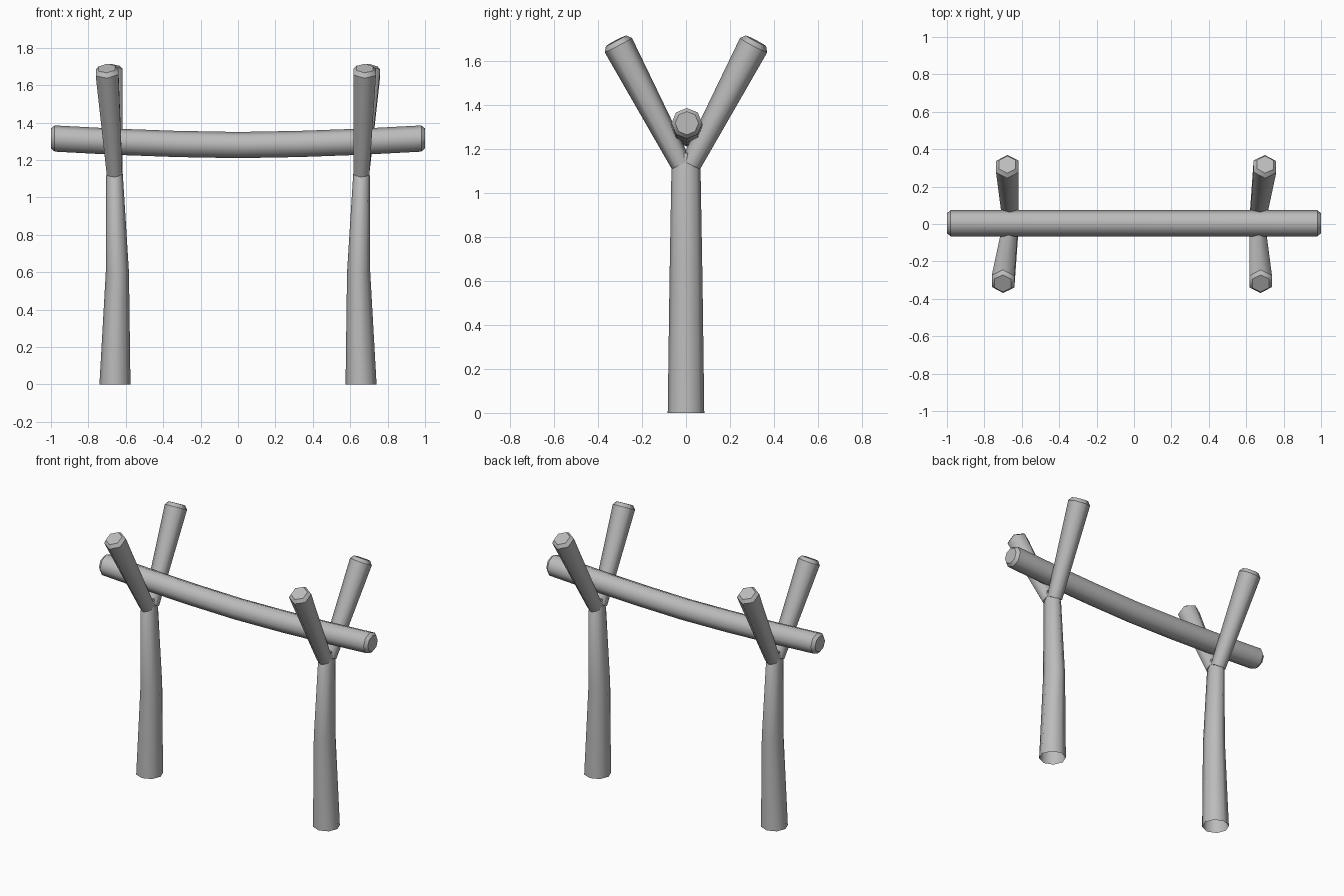
import bpy, bmesh
from math import cos, sin, tau
from mathutils import Vector, Matrix

if "Cube" in bpy.data.objects:
    bpy.data.objects.remove(bpy.data.objects["Cube"])

# One plain grey material
grey = bpy.data.materials.new("plain grey")
grey.use_nodes = True
colour = (0.5, 0.5, 0.5, 1)
grey.diffuse_color = colour
grey.node_tree.nodes["Principled BSDF"].inputs["Base Color"].default_value = colour


def loft(name, sides, rings, u, v, caps=(), sharp=()):
    """Skin rings of (centre, radius along u, radius along v)."""
    bm = bmesh.new()
    u, v = Vector(u).normalized(), Vector(v).normalized()
    loops = []
    for centre, ru, rv in rings:
        loops.append([bm.verts.new(Vector(centre) + u * ru * cos(tau * i / sides)
                                   + v * rv * sin(tau * i / sides)) for i in range(sides)])
    for a, b in zip(loops, loops[1:]):
        for i in range(sides):
            j = (i + 1) % sides
            bm.faces.new((a[i], a[j], b[j], b[i])).smooth = True
    # Crisp edges round the chamfered ends
    for k in sharp:
        for i in range(sides):
            bm.edges.get((loops[k][i], loops[k][(i + 1) % sides])).smooth = False
    for k in caps:
        bm.faces.new(loops[k] if k else loops[k][::-1])
    # Outward direction follows from u, v and the run of the rings
    run = Vector(rings[-1][0]) - Vector(rings[0][0])
    if u.cross(v).dot(run) < 0:
        bmesh.ops.reverse_faces(bm, faces=bm.faces[:])
    mesh = bpy.data.meshes.new(name)
    bm.to_mesh(mesh)
    bm.free()
    mesh.materials.append(grey)
    ob = bpy.data.objects.new(name, mesh)
    bpy.context.collection.objects.link(ob)
    return ob


X, Y, Z = Vector((1, 0, 0)), Vector((0, 1, 0)), Vector((0, 0, 1))

# Sagging crossbar with chamfered ends
half = [(0, 1.28, 0.07), (0.33, 1.286, 0.07), (0.66, 1.298, 0.07),
        (0.98, 1.315, 0.07), (1, 1.316, 0.053)]
bar = [(-x, z, r) for x, z, r in half[:0:-1]] + half
loft("crossbar", 8, [((x, 0.004, z), r, r) for x, z, r in bar], Y, Z,
     caps=(0, -1), sharp=(0, 1, -2, -1))

# Each forked post is the other one turned half round
for side, turn in (("left", 0), ("right", tau / 2)):
    # Bent trunk, open underneath, closing in the crotch
    trunk = [(0.658, 0, 0.083, 0.083), (0.645, 0.6, 0.062, 0.075),
             (0.66, 1.11, 0.045, 0.066), (0.66, 1.18, 0.04, 0.012)]
    parts = [loft(side + "_post", 8, [((x, 0, z), rx, ry) for x, z, rx, ry in trunk],
                  X, Y, caps=(-1,))]
    # Two six-sided prongs, widening to chamfered tips
    for label, s, tip_x in (("front", -1, 0.677), ("back", 1, 0.7)):
        base = Vector((0.66, s * 0.022, 1.13))
        tip = Vector((tip_x, s * 0.307, 1.67))
        axis = (tip - base).normalized()
        across = axis.cross(X)
        rings = [(base, 0.048, 0.048), (tip, 0.07, 0.07),
                 (tip + axis * 0.023, 0.052, 0.052)]
        parts.append(loft(f"{side}_{label}_prong", 6, rings, across, axis.cross(across),
                          caps=(0, -1), sharp=(0, 1, 2)))
    for ob in parts:
        ob.data.transform(Matrix.Rotation(turn, 4, "Z"))
